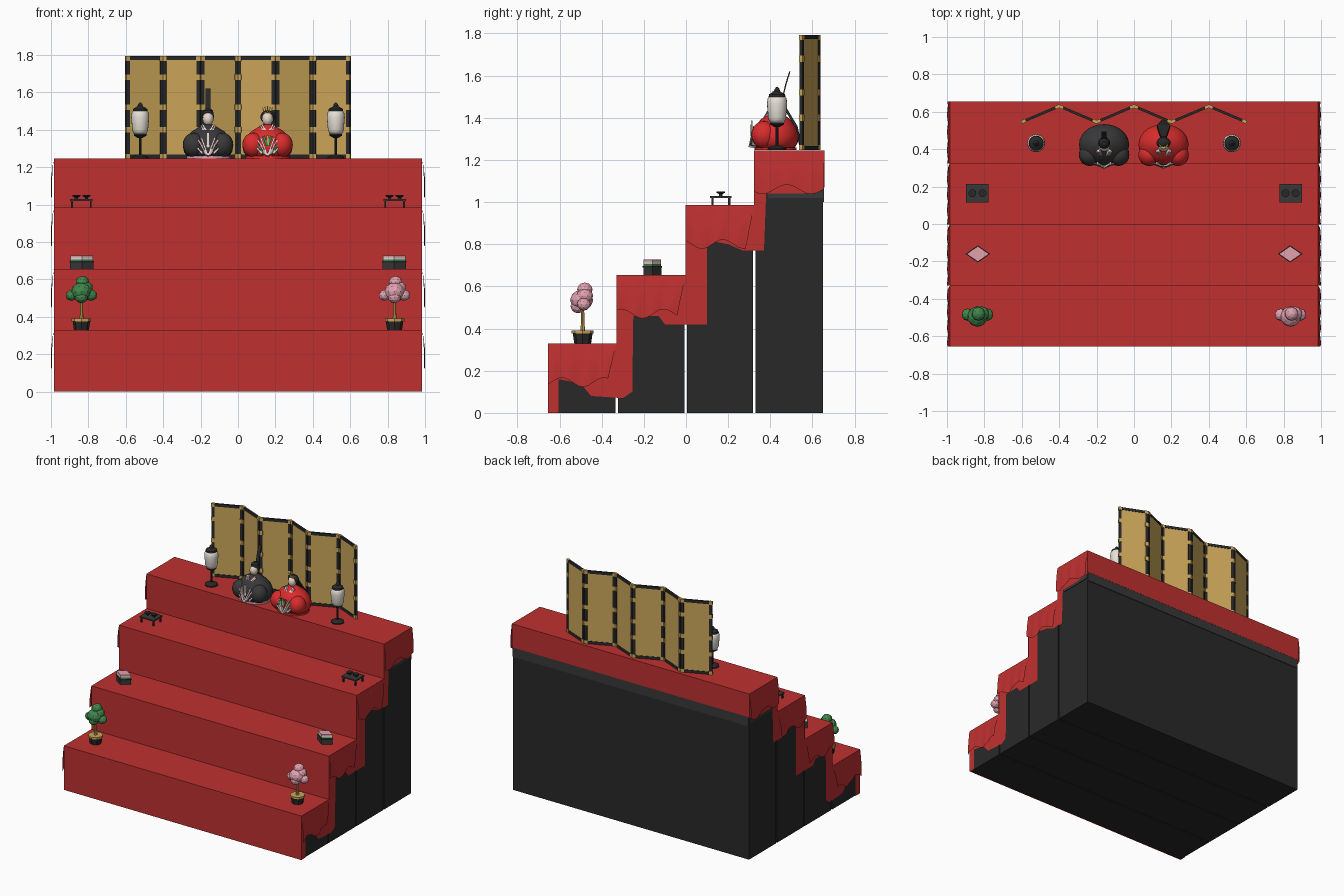
import bpy, bmesh, math
from mathutils import Matrix, Vector

cube = bpy.data.objects.get("Cube")
if cube:
    bpy.data.objects.remove(cube, do_unlink=True)


def material(name, r, g, b):
    m = bpy.data.materials.new(name)
    m.use_nodes = True
    m.diffuse_color = (r, g, b, 1)
    m.node_tree.nodes["Principled BSDF"].inputs["Base Color"].default_value = (r, g, b, 1)
    return m


RED = material("cloth red", 0.53, 0.03, 0.03)
ROBE = material("robe red", 0.7, 0.025, 0.025)
BLACK = material("stand black", 0.022, 0.022, 0.022)
GREY = material("lacquer charcoal", 0.04, 0.04, 0.042)
GOLD = material("gold", 0.6, 0.38, 0.1)
WHITE = material("paper white", 0.8, 0.76, 0.68)
PINK = material("blossom pink", 0.75, 0.36, 0.43)
GREEN = material("leaf green", 0.05, 0.24, 0.07)
SKIN = material("pale skin", 0.85, 0.72, 0.62)


def finish(name, bm, mat, smooth=False):
    bmesh.ops.recalc_face_normals(bm, faces=bm.faces)
    me = bpy.data.meshes.new(name)
    bm.to_mesh(me)
    bm.free()
    me.materials.append(mat)
    ob = bpy.data.objects.new(name, me)
    bpy.context.collection.objects.link(ob)
    if smooth:
        for p in me.polygons:
            p.use_smooth = True
    return ob


def box(name, center, size, mat, rot=None):
    bm = bmesh.new()
    m = Matrix.Translation(center) @ (rot or Matrix()) @ Matrix.Diagonal((*size, 1))
    bmesh.ops.create_cube(bm, size=1, matrix=m)
    return finish(name, bm, mat)


def ball(name, center, radii, mat, low_poly=False):
    bm = bmesh.new()
    m = Matrix.Translation(center) @ Matrix.Diagonal((*radii, 1))
    if low_poly:
        bmesh.ops.create_icosphere(bm, subdivisions=2, radius=1, matrix=m)
    else:
        bmesh.ops.create_uvsphere(bm, u_segments=20, v_segments=12, radius=1, matrix=m)
    return finish(name, bm, mat, not low_poly)


def lathe(name, center, profile, mat, sides=20, sx=1, sy=1, smooth=False):
    """Stack rings of (radius, height) and cap both ends."""
    bm = bmesh.new()
    rings = []
    for r, z in profile:
        rings.append([bm.verts.new((center[0] + r * sx * math.cos(a), center[1] + r * sy * math.sin(a),
                                    center[2] + z))
                      for a in (2 * math.pi * i / sides for i in range(sides))])
    for lo, hi in zip(rings, rings[1:]):
        for i in range(sides):
            j = (i + 1) % sides
            bm.faces.new((lo[i], lo[j], hi[j], hi[i]))
    bm.faces.new(rings[0])
    bm.faces.new(rings[-1])
    return finish(name, bm, mat, smooth)


# Tiered stand: four separate boxes under the cloth
FRONTS = [-0.655, -0.33, -0.002, 0.323, 0.655]
TOPS = [0.33, 0.655, 0.985, 1.245]
for i, top in enumerate(TOPS):
    y0, y1 = FRONTS[i] + 0.007, FRONTS[i + 1] - 0.004
    box("stand_step", (0, (y0 + y1) / 2, (top - 0.008) / 2), (1.956, y1 - y0, top - 0.008), BLACK)

# Cloth over treads and risers
stairs = [(FRONTS[0], 0)]
for i, top in enumerate(TOPS):
    stairs += [(FRONTS[i], top), (FRONTS[i + 1], top)]
bm = bmesh.new()
rows = [[bm.verts.new((x, y, z)) for x in (-0.985, 0.985)] for y, z in stairs]
for a, b in zip(rows, rows[1:]):
    bm.faces.new((a[0], a[1], b[1], b[0]))
finish("cloth_steps", bm, RED)
box("cloth_back", (0, 0.654, 1.157), (1.97, 0.004, 0.176), RED)
box("cloth_back_lining", (0, 0.653, 1.035), (1.956, 0.004, 0.07), GREY)

# Cloth sides: inner stepped sheet and a loose flap on each tier
HEM = [(0.655, 1.06), (0.55, 1.04), (0.38, 1.04), (0.37, 0.77), (0.27, 0.77), (0.2, 0.8), (0.1, 0.82),
       (0.1, 0.42), (-0.1, 0.42), (-0.13, 0.46), (-0.25, 0.46), (-0.255, 0.1), (-0.3, 0.07),
       (-0.45, 0.08), (-0.5, 0.14), (-0.605, 0.16), (-0.605, 0)]
for s in (-1, 1):
    bm = bmesh.new()
    bm.faces.new([bm.verts.new((s * 0.983, y, z)) for y, z in stairs + HEM])
    finish("cloth_side", bm, RED)
    box("side_lining", (s * 0.98, 0.52, 1.035), (0.004, 0.26, 0.03), GREY)
    for i, top in enumerate(TOPS):
        bm = bmesh.new()
        grid = []
        n = 16
        for k in range(n + 1):
            t = k / n
            drop = 0.185 + 0.022 * math.sin(9 * t + 1.4 * i + 2.6)
            col = []
            for d, out in ((0, 0), (0.25, 0.006), (0.6, 0.012), (1, 0.012)):
                end = FRONTS[i + 1] - (0.04 * d if i < 3 else 0)
                y = FRONTS[i] + (end - FRONTS[i]) * t
                x = 0.985 + out + 0.003 * d * math.sin(22 * t + i)
                col.append(bm.verts.new((s * x, y, top - drop * d)))
            grid.append(col)
        for a, b in zip(grid, grid[1:]):
            for j in range(3):
                bm.faces.new((a[j], b[j], b[j + 1], a[j + 1]))
        finish("cloth_flap", bm, RED, True)

# Folding screen: six zigzag panels with lacquer frames and gold fittings
BASE, HIGH = 1.247, 1.793
MID = (BASE + HIGH) / 2
for i in range(6):
    a = Vector((-0.6 + 0.2 * i, 0.545 if i % 2 == 0 else 0.63, 0))
    b = Vector((-0.4 + 0.2 * i, 0.63 if i % 2 == 0 else 0.545, 0))
    d = b - a
    length = d.length
    rot = Matrix.Rotation(math.atan2(d.y, d.x), 4, 'Z')
    c = (a + b) / 2

    def panel_box(name, u, z, size, mat):
        p = c + d.normalized() * u
        box(name, (p.x, p.y, z), size, mat, rot)

    panel_box("screen_panel", 0, MID, (length - 0.02, 0.008, HIGH - BASE - 0.02), GOLD)
    for e in (-1, 1):
        u = e * (length / 2 - 0.01)
        panel_box("screen_post", u, MID, (0.02, 0.015, HIGH - BASE), BLACK)
        panel_box("screen_rail", 0, MID + e * (HIGH - BASE - 0.02) / 2, (length, 0.014, 0.02), BLACK)
        for z in (BASE + 0.012, HIGH - 0.012):
            panel_box("screen_corner", u, z, (0.024, 0.018, 0.025), GOLD)
        for z in (1.40, 1.52, 1.68):
            panel_box("screen_hinge", u, z, (0.022, 0.018, 0.03), GOLD)


# Seated dolls
def doll(x, robe, lady):
    y, z = 0.425, 1.246
    lathe("robe_hem", (x, y, z), [(0.118, 0), (0.118, 0.014)], PINK if not lady else ROBE, 28, 1, 0.85)
    lathe("robe_body", (x, y, z), [(0.105, 0.008), (0.125, 0.035), (0.13, 0.07), (0.117, 0.11), (0.085, 0.145),
                                   (0.045, 0.17), (0.025, 0.182)], robe, 28, 1.03, 0.84, True)
    for s in (-1, 1):
        ball("sleeve", (x + s * 0.077, y - 0.055, z + 0.073), (0.058, 0.06, 0.065), robe)
        # layered cuffs fanning outwards at the front
        for k, mat in enumerate((WHITE, PINK, GREEN if lady else GREY, WHITE)):
            turn = Matrix.Rotation(s * (0.35 + 0.13 * k), 4, 'Y') @ Matrix.Rotation(-0.2, 4, 'X')
            box("cuff_layer", (x + s * (0.018 + 0.011 * k), 0.322 + 0.003 * k, z + 0.062 - 0.004 * k),
                (0.009, 0.03, 0.105 - 0.012 * k), mat, turn)
        for k, mat in enumerate((WHITE, PINK)):
            box("collar", (x + s * (0.015 + 0.009 * k), y - 0.04 - 0.002 * k, z + 0.156 - 0.006 * k),
                (0.009, 0.03, 0.055), mat, Matrix.Rotation(s * 0.5, 4, 'Y') @ Matrix.Rotation(-0.5, 4, 'X'))
    box("robe_front", (x, 0.345, z + 0.05), (0.05, 0.03, 0.085), robe)
    lathe("neck", (x, y - 0.005, z + 0.165), [(0.015, 0), (0.015, 0.04)], SKIN, 12)
    ball("head", (x, y - 0.008, z + 0.212), (0.029, 0.03, 0.036), SKIN)
    ball("hair", (x, y + 0.009, z + 0.222), (0.038 if lady else 0.032, 0.031, 0.036), BLACK)
    if lady:
        # long hair down the back, crown and fan
        bm = bmesh.new()
        for lo, hi in (((0.015, 0.455, 1.46), (0.035, 0.515, 1.36)), ((0.035, 0.515, 1.36), (0.012, 0.54, 1.255))):
            pts = [(x + e * p[0], p[1] + t, p[2]) for p in (lo, hi) for t in (0, 0.014) for e in (-1, 1)]
            bmesh.ops.convex_hull(bm, input=[bm.verts.new(p) for p in pts])
        finish("long_hair", bm, BLACK)
        lathe("crown_band", (x, y, z + 0.242), [(0.022, 0), (0.024, 0.008)], GOLD, 12)
        for k in range(-2, 3):
            box("crown_spike", (x + 0.011 * k, y - 0.012, z + 0.258), (0.004, 0.004, 0.045 - 0.007 * abs(k)), GOLD,
                Matrix.Rotation(0.15 * k, 4, 'Y'))
        for k in range(-1, 2):
            box("fan", (x + 0.012 * k, 0.308, z + 0.095), (0.013, 0.005, 0.055), (GREEN, GOLD, GREEN)[k + 1],
                Matrix.Rotation(0.35 * k, 4, 'Y'))
    else:
        # court cap with a tall curved tail, and a flat sceptre
        lathe("cap", (x, y + 0.006, z + 0.236), [(0.03, 0), (0.026, 0.02), (0.012, 0.032)], BLACK, 14)
        path = [(0.45, 1.46), (0.462, 1.51), (0.474, 1.56), (0.492, 1.618)]
        for (ya, za), (yb, zb) in zip(path, path[1:]):
            box("cap_tail", (x, (ya + yb) / 2, (za + zb) / 2), (0.026, 0.006, math.hypot(yb - ya, zb - za) + 0.003),
                BLACK, Matrix.Rotation(-math.atan2(yb - ya, zb - za), 4, 'X'))
        box("sceptre", (x, 0.312, z + 0.1), (0.016, 0.005, 0.08), WHITE)


doll(-0.16, GREY, False)
doll(0.158, ROBE, True)

# Mirrored pairs on the tiers
for s in (-1, 1):
    # lantern
    p = (s * 0.523, 0.432, 1.246)
    lathe("lantern_base", p, [(0.045, 0), (0.045, 0.008), (0.03, 0.016), (0.008, 0.022)], BLACK)
    lathe("lantern_pole", p, [(0.007, 0.015), (0.007, 0.13)], BLACK, 10)
    lathe("lantern_collar", p, [(0.012, 0.11), (0.033, 0.122), (0.033, 0.13)], BLACK)
    lathe("lantern_shade", p, [(0.033, 0.13), (0.042, 0.15), (0.048, 0.22), (0.045, 0.245), (0.038, 0.255)],
          WHITE, 20, smooth=True)
    lathe("lantern_cap", p, [(0.04, 0.253), (0.038, 0.265), (0.014, 0.28), (0.012, 0.29), (0.003, 0.3)], BLACK)

    # small table with two cups
    x, y, z = s * 0.837, 0.165, 0.985
    box("table_top", (x, y, z + 0.04), (0.12, 0.1, 0.01), GREY)
    for e in (-1, 1):
        for f in (-1, 1):
            box("table_leg", (x + e * 0.05, y + f * 0.04, z + 0.018), (0.01, 0.01, 0.036), BLACK)
        lathe("cup", (x + e * 0.027, y, z), [(0.009, 0.045), (0.009, 0.053), (0.021, 0.06), (0.021, 0.066)],
              BLACK, 14)

    # diamond rice cakes on a stand
    p = (s * 0.835, -0.16, 0.655)
    for name, r, lo, hi, mat in (("cake_stand", 0.062, 0, 0.034, GREY), ("cake_stand_rim", 0.066, 0.034, 0.042, BLACK),
                                 ("cake_green", 0.06, 0.042, 0.052, GREEN), ("cake_white", 0.06, 0.052, 0.062, WHITE),
                                 ("cake_pink", 0.06, 0.062, 0.073, PINK)):
        lathe(name, p, [(r, lo), (r, hi)], mat, 4, 1, 0.69)

    # potted tree
    x, y, z = s * 0.837, -0.49, 0.33
    leaf = PINK if s > 0 else GREEN
    lathe("tree_pot", (x, y, z), [(0.04, 0), (0.047, 0.048)], BLACK, 8)
    lathe("tree_pot_rim", (x, y, z), [(0.052, 0.046), (0.052, 0.06)], GOLD, 8)
    lathe("tree_trunk", (x, y, z), [(0.012, 0.058), (0.008, 0.1), (0.007, 0.2)], GOLD, 7)
    for dx, dy, dz, r in ((0, -0.005, 0.205, 0.055), (0.005, 0.01, 0.255, 0.037), (-0.052, 0.005, 0.185, 0.033),
                          (0.052, 0.005, 0.185, 0.033), (0, -0.022, 0.175, 0.036), (0.022, 0.01, 0.225, 0.04)):
        ball("tree_foliage", (x + dx, y + dy, z + dz), (r, r, r * 0.9), leaf, True)
